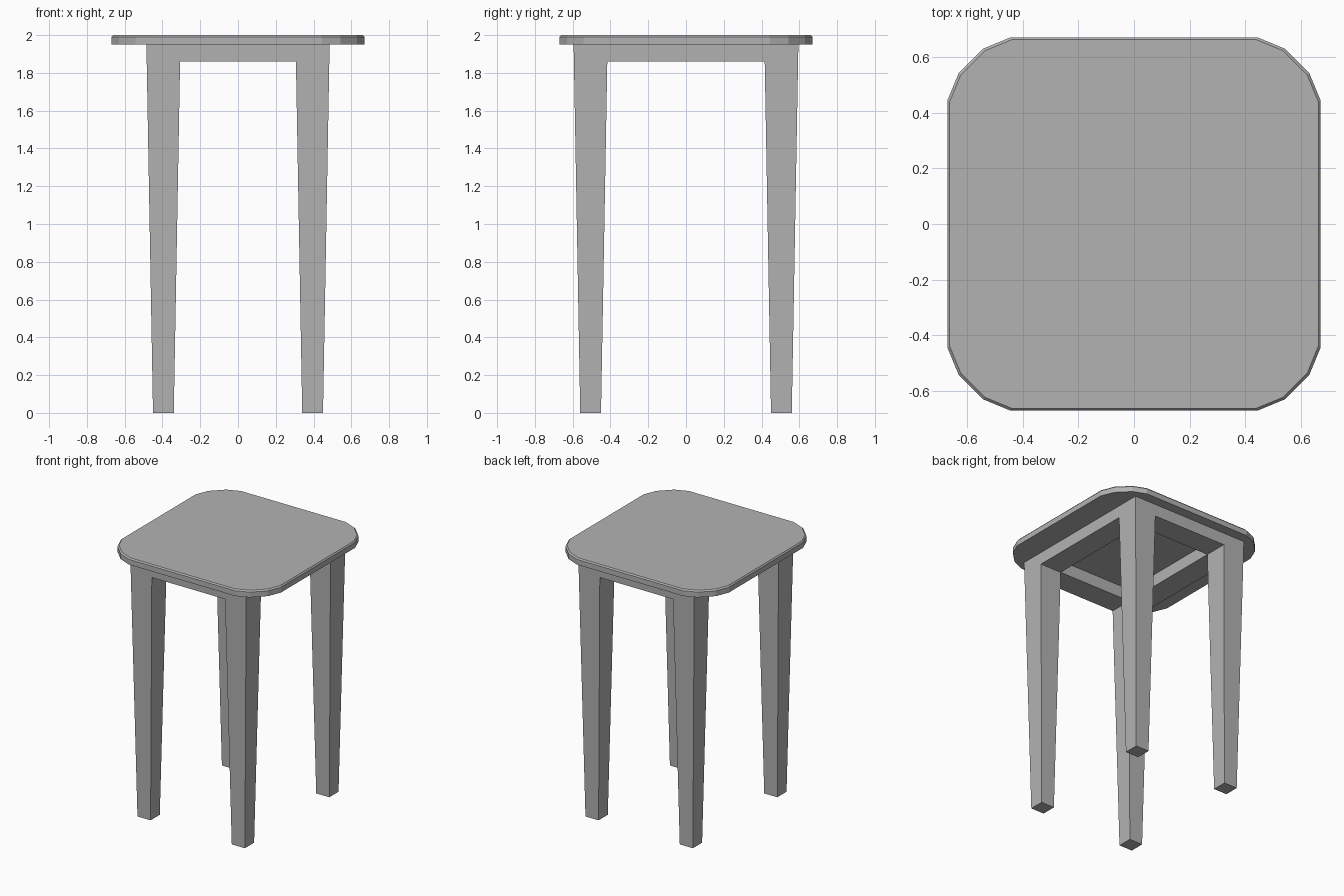
import bpy
import bmesh

cube = bpy.data.objects.get("Cube")
if cube:
    bpy.data.objects.remove(cube, do_unlink=True)

grey = bpy.data.materials.new("plain grey")
grey.use_nodes = True
colour = (0.45, 0.45, 0.45, 1)
grey.diffuse_color = colour
grey.node_tree.nodes["Principled BSDF"].inputs["Base Color"].default_value = colour

SEAT_BOTTOM, SEAT_TOP = 1.95, 2.0
APRON_BOTTOM = 1.86
HALF = 0.67


def finish(name, bm):
    bmesh.ops.recalc_face_normals(bm, faces=bm.faces)
    mesh = bpy.data.meshes.new(name)
    bm.to_mesh(mesh)
    bm.free()
    mesh.materials.append(grey)
    obj = bpy.data.objects.new(name, mesh)
    bpy.context.collection.objects.link(obj)
    return obj


def loft(bm, rings):
    """Skin a stack of rings, each a list of points, and cap both ends."""
    loops = [[bm.verts.new(p) for p in ring] for ring in rings]
    count = len(loops[0])
    for low, high in zip(loops, loops[1:]):
        for i in range(count):
            j = (i + 1) % count
            bm.faces.new((low[i], low[j], high[j], high[i]))
    bm.faces.new(loops[0][::-1])
    bm.faces.new(loops[-1])
    return loops


# Seat: square with three-sided corners and a small chamfer along the top
def seat_ring(z, inset):
    corner = [(HALF, 0.445), (0.63, 0.542), (0.542, 0.63), (0.445, HALF)]
    ring = []
    for _ in range(4):
        ring += corner
        corner = [(-y, x) for x, y in corner]
    scale = (HALF - inset) / HALF
    return [(x * scale, y * scale, z) for x, y in ring]


bm = bmesh.new()
loft(bm, [seat_ring(SEAT_BOTTOM, 0), seat_ring(SEAT_TOP - 0.01, 0),
          seat_ring(SEAT_TOP, 0.008)])
finish("seat", bm)


# Base: four tapered legs joined by aprons into one continuous frame
def leg_square(sx, sy, z):
    t = z / SEAT_BOTTOM
    half = 0.055 + 0.035 * t
    cx, cy = 0.395 * sx, 0.505 * sy
    offsets = ((1, 1), (-1, 1), (-1, -1), (1, -1))
    return [(cx + half * a * sx, cy + half * b * sy, z) for a, b in offsets]


bm = bmesh.new()
legs = {}
for sx in (-1, 1):
    for sy in (-1, 1):
        legs[sx, sy] = loft(bm, [leg_square(sx, sy, z)
                                 for z in (0, APRON_BOTTOM, SEAT_BOTTOM)])


def join(first, second, a, b):
    """Fill an apron between matching sides (corners a, b) of two legs."""
    (_, low1, high1), (_, low2, high2) = first, second
    ring1 = (low1[a], low1[b], high1[b], high1[a])
    ring2 = (low2[a], low2[b], high2[b], high2[a])
    for ring in (ring1, ring2):
        shared = bm.faces.get(ring)
        if shared:
            bm.faces.remove(shared)
    for i in range(4):
        j = (i + 1) % 4
        bm.faces.new((ring1[i], ring1[j], ring2[j], ring2[i]))


for s in (-1, 1):
    join(legs[-1, s], legs[1, s], 1, 2)
    join(legs[s, -1], legs[s, 1], 2, 3)
finish("leg_frame", bm)
